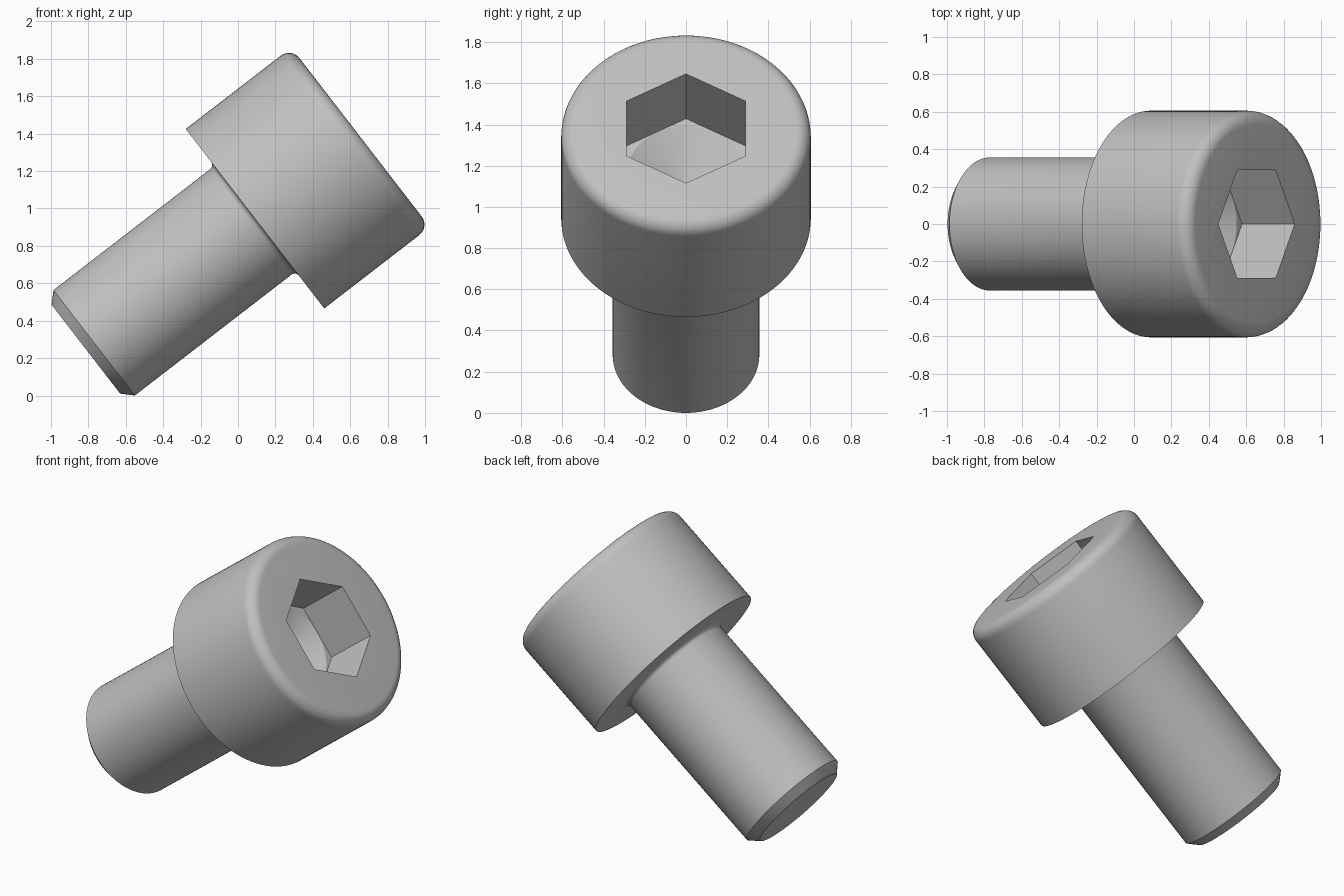
import bpy, bmesh, math
from mathutils import Matrix

cube = bpy.data.objects.get("Cube")
if cube:
    bpy.data.objects.remove(cube, do_unlink=True)

# Main dimensions, measured along the screw axis (0 = underside of the head)
HEAD_R, HEAD_H, HEAD_ROUND = 0.606, 0.713, 0.071
SHANK_R, SHANK_L, CHAMFER = 0.356, 1.142, 0.056
NECK_ROUND = 0.028
HEX_FLAT, HEX_DEPTH = 0.29, 0.356
TILT = math.radians(52.35)

steel = bpy.data.materials.new("steel grey")
steel.use_nodes = True
GREY = (0.53, 0.53, 0.53, 1.0)
steel.diffuse_color = GREY
steel.node_tree.nodes["Principled BSDF"].inputs["Base Color"].default_value = GREY


def arc(cr, cz, radius, start, end, steps):
    """Points (r, z) of an arc, angles in degrees."""
    out = []
    for i in range(steps + 1):
        a = math.radians(start + (end - start) * i / steps)
        out.append((cr + radius * math.cos(a), cz + radius * math.sin(a)))
    return out


def lathe(name, profile, sides):
    """Closed solid of revolution around z, capped at both ends."""
    bm = bmesh.new()
    rings = []
    for r, z in profile:
        rings.append([bm.verts.new((r * math.cos(math.tau * i / sides),
                                    r * math.sin(math.tau * i / sides), z))
                      for i in range(sides)])
    for a, b in zip(rings, rings[1:]):
        for i in range(sides):
            j = (i + 1) % sides
            bm.faces.new((a[i], a[j], b[j], b[i]))
    bm.faces.new(rings[0][::-1])
    bm.faces.new(rings[-1])
    bmesh.ops.recalc_face_normals(bm, faces=bm.faces)
    mesh = bpy.data.meshes.new(name)
    bm.to_mesh(mesh)
    bm.free()
    mesh.materials.append(steel)
    obj = bpy.data.objects.new(name, mesh)
    bpy.context.collection.objects.link(obj)
    return obj


def select_only(obj):
    bpy.ops.object.select_all(action='DESELECT')
    obj.select_set(True)
    bpy.context.view_layer.objects.active = obj


def cut(target, cutter):
    """Subtract the cutter and remove it."""
    select_only(target)
    mod = target.modifiers.new("socket", 'BOOLEAN')
    mod.operation = 'DIFFERENCE'
    mod.solver = 'EXACT'
    mod.object = cutter
    bpy.ops.object.modifier_apply(modifier=mod.name)
    bpy.data.objects.remove(cutter, do_unlink=True)


# Screw body: chamfered shank tip, rounded neck, head with a rounded top rim
profile = [(SHANK_R - CHAMFER, -SHANK_L), (SHANK_R, -SHANK_L + CHAMFER)]
profile += arc(SHANK_R + NECK_ROUND, -NECK_ROUND, NECK_ROUND, 180, 90, 5)
profile += [(HEAD_R, 0)]
profile += arc(HEAD_R - HEAD_ROUND, HEAD_H - HEAD_ROUND, HEAD_ROUND, 0, 90, 8)
screw = lathe("socket_screw", profile, 96)

# Hexagonal socket, then the drilled cone at its floor
floor = HEAD_H - HEX_DEPTH
hex_r = HEX_FLAT / math.cos(math.pi / 6)
cut(screw, lathe("hex_cutter", [(hex_r, floor), (hex_r, HEAD_H + 0.2)], 6))
drill_r = HEX_FLAT - 0.003
tip = floor - drill_r * math.tan(math.radians(30))
cut(screw, lathe("drill_cutter",
                 [(0.002, tip), (drill_r, floor), (drill_r, floor + 0.1)], 96))

# Lean the screw over and stand it on the ground
screw.data.transform(Matrix.Translation((0.09, 0, 0.95)) @ Matrix.Rotation(TILT, 4, 'Y'))
lowest = min(v.co.z for v in screw.data.vertices)
xs = [v.co.x for v in screw.data.vertices]
screw.data.transform(Matrix.Translation((-(min(xs) + max(xs)) / 2, 0, -lowest)))

select_only(screw)
bpy.ops.object.shade_smooth_by_angle(angle=math.radians(25))
